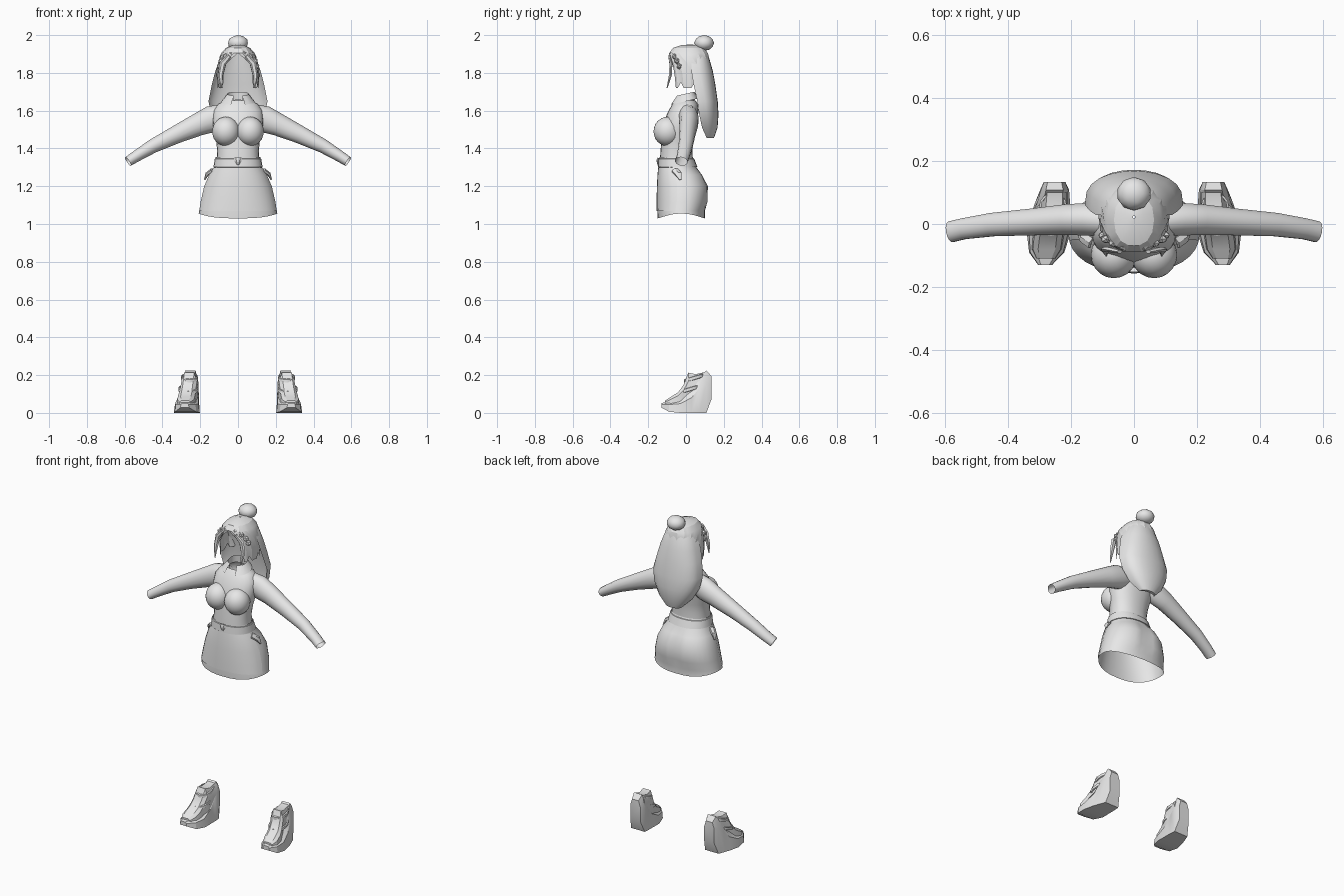
import bpy, bmesh, math
from mathutils import Vector

if "Cube" in bpy.data.objects:
    bpy.data.objects.remove(bpy.data.objects["Cube"])

GREY = bpy.data.materials.new("plain_grey")
GREY.diffuse_color = (0.8, 0.8, 0.8, 1)
GREY.use_nodes = True
GREY.node_tree.nodes["Principled BSDF"].inputs["Base Color"].default_value = GREY.diffuse_color


def finish(name, bm, angle=35):
    """Turn a bmesh into an object, smooth but with sharp creases kept."""
    bmesh.ops.remove_doubles(bm, verts=bm.verts, dist=0.0005)
    bmesh.ops.recalc_face_normals(bm, faces=bm.faces)
    for f in bm.faces:
        f.smooth = True
    for e in bm.edges:
        e.smooth = len(e.link_faces) == 2 and e.calc_face_angle(0) < math.radians(angle)
    me = bpy.data.meshes.new(name)
    bm.to_mesh(me)
    bm.free()
    me.materials.append(GREY)
    ob = bpy.data.objects.new(name, me)
    bpy.context.collection.objects.link(ob)
    return ob


def loft(name, rings, closed=True, caps=(False, False), angle=35):
    """Skin a list of equal-length point rings."""
    bm = bmesh.new()
    rows = [[bm.verts.new(p) for p in r] for r in rings]
    n = len(rows[0])
    for a, b in zip(rows, rows[1:]):
        for i in range(n if closed else n - 1):
            j = (i + 1) % n
            bm.faces.new((a[i], a[j], b[j], b[i]))
    if caps[0]:
        bm.faces.new(rows[0])
    if caps[1]:
        bm.faces.new(rows[-1])
    return finish(name, bm, angle)


def spow(v, p):
    return math.copysign(abs(v) ** p, v)


def ring(z, hw, yf, yb, n=24, gap=None, p=0.9):
    """Horizontal oval; gap opens it at the front by that many degrees each side."""
    cy, ry = (yf + yb) / 2, (yb - yf) / 2
    if gap is None:
        angs = [2 * math.pi * i / n for i in range(n)]
    else:
        m = math.pi - math.radians(gap)
        angs = [-m + 2 * m * i / n for i in range(n + 1)]
    return [Vector((hw * spow(math.sin(a), p), cy + ry * spow(math.cos(a), p), z)) for a in angs]


def tube(name, path, n=12, caps=(False, False)):
    """Tube along points (x, y, z, radius, depth radius in y)."""
    pts = [Vector(p[:3]) for p in path]
    rings = []
    for k, p in enumerate(path):
        d = (pts[min(k + 1, len(pts) - 1)] - pts[max(k - 1, 0)]).normalized()
        v = (Vector((0, 1, 0)) - d * d.y).normalized()
        u = d.cross(v)
        rings.append([pts[k] + u * p[3] * math.cos(2 * math.pi * i / n)
                      + v * p[4] * math.sin(2 * math.pi * i / n) for i in range(n)])
    return loft(name, rings, caps=caps)


def ball(name, loc, scale, sub=2):
    bm = bmesh.new()
    bmesh.ops.create_icosphere(bm, subdivisions=sub, radius=1)
    for v in bm.verts:
        v.co = Vector([v.co[i] * scale[i] + loc[i] for i in range(3)])
    return finish(name, bm)


# Blouse body
body = [(1.335, .113, -.138, .036), (1.39, .110, -.135, .034), (1.44, .116, -.13, .04),
        (1.50, .130, -.125, .052), (1.55, .134, -.115, .062), (1.60, .130, -.092, .066),
        (1.635, .105, -.072, .062), (1.655, .068, -.055, .05)]
loft("blouse_body", [ring(*b) for b in body])

# Folded collar, open at the throat and lower in front
collar = []
for z, hw, yf, yb in [(1.645, .062, -.055, .048), (1.69, .056, -.05, .045), (1.65, .088, -.085, .064)]:
    r = ring(z, hw, yf, yb, n=16, gap=22)
    for v in r:
        v.z += 0.22 * v.y
    collar.append(r)
loft("collar", collar, closed=False)

# Skirt, open at the hem, with a soft cleft at the back
skirt_rows = [(1.355, .118, -.14, .036), (1.30, .126, -.143, .055), (1.26, .152, -.147, .09),
              (1.20, .178, -.15, .12), (1.12, .197, -.152, .118), (1.07, .205, -.152, .1),
              (1.03, .209, -.15, .1)]
rows = [ring(*s, n=32) for s in skirt_rows]
for k, r in enumerate(rows):
    for v in r:
        if v.y > 0 and 2 <= k <= 4:
            v.y -= 0.014 * math.exp(-(v.x / .03) ** 2)
        if k == 6:
            v.z += 0.025 * (abs(v.x) / .209) ** 3
loft("skirt", rows)

# Front wrap layer lying on the skirt
wrap = []
for z, hw, yf, yb in skirt_rows[1:6]:
    wrap.append([v for v in ring(z, hw + .004, yf - .004, yb + .004, n=32) if v.y < -.02][:])
count = min(len(w) for w in wrap)
for k, w in enumerate(wrap):
    extra = (len(w) - count) // 2
    wrap[k] = w[extra:extra + count]
loft("skirt_wrap", wrap, closed=False)

# Waistband
loft("waistband", [ring(1.30, .124, -.144, .05), ring(1.302, .130, -.149, .06),
                   ring(1.345, .123, -.146, .044), ring(1.347, .116, -.14, .036)])

# Small pointed knot at the front of the hem
tube("hem_knot", [(0, -.145, 1.35, .022, .008), (0, -.15, 1.335, .018, .008),
                  (0, -.148, 1.31, .003, .003)], n=6, caps=(True, True))

for s, side in ((1, "left"), (-1, "right")):
    # Bust
    ball(side + "_bust", (s * .064, -.098, 1.49), (.073, .074, .078), sub=3)
    # Sleeve
    sleeve = [(.07, .008, 1.58, .058, .05), (.14, .015, 1.555, .071, .053), (.21, .014, 1.527, .060, .05),
              (.33, .006, 1.472, .047, .043), (.45, -.002, 1.413, .037, .038),
              (.54, -.015, 1.358, .030, .034), (.582, -.025, 1.331, .027, .034)]
    tube(side + "_sleeve", [(s * p[0],) + p[1:] for p in sleeve], n=14)
    # Lock of hair beside the face
    lock = [(.045, -.088, 1.89, .012, .006), (.08, -.08, 1.85, .017, .009),
            (.092, -.082, 1.79, .014, .009), (.088, -.1, 1.72, .003, .003)]
    tube(side + "_face_lock", [(s * p[0],) + p[1:] for p in lock], n=6, caps=(True, True))
    # Twisted strands over the brow
    for i in range(4):
        a = math.radians(18 + 24 * i)
        ball(f"{side}_brow_twist_{i}", (s * .096 * math.sin(a), -.072 + .012 * i, 1.835 + .07 * math.cos(a)),
             (.019, .014, .017), sub=1)
    # Fold tab on the hip
    tube(side + "_hip_fold", [(s * .135, -.06, 1.285, .012, .02), (s * .163, -.04, 1.265, .01, .02),
                              (s * .176, -.03, 1.235, .004, .006)], n=6, caps=(True, True))

# Hair cap with an arched face opening; alternate columns make strands
cap = []
for z, hw, yf, yb, gap in [(1.95, .004, .018, .026, 0), (1.947, .03, -.025, .065, 0), (1.932, .062, -.068, .095, 0),
                           (1.905, .085, -.088, .115, 0), (1.885, .095, -.09, .12, 12),
                           (1.85, .104, -.088, .125, 34), (1.79, .110, -.085, .125, 42),
                           (1.72, .106, -.082, .12, 46)]:
    r = ring(z, hw, yf, yb, n=28, gap=gap)
    for i, v in enumerate(r):
        if i % 2 and z < 1.94:
            v.x *= 1.03
            v.y = .02 + (v.y - .02) * 1.03
        if z == 1.72 and i % 4 == 2:
            v.z += .03
    cap.append(r)
loft("hair_cap", cap, closed=False, angle=22)

# Long hair down the back
curtain = []
for z, hw, yf, yb in [(1.92, .055, .04, .105), (1.88, .092, .03, .122), (1.81, .120, .028, .142),
                      (1.74, .138, .04, .155), (1.65, .156, .06, .168), (1.58, .142, .07, .172),
                      (1.51, .105, .085, .167), (1.455, .05, .11, .148)]:
    pts = []
    for i in range(13):
        a = math.radians(-90 + 15 * i)
        pts.append(Vector((hw * math.sin(a), yf + (yb - yf) * abs(math.cos(a)) ** .7, z)))
    for i in range(1, 12):
        a = math.radians(90 - 15 * i)
        pts.append(Vector((hw * .97 * math.sin(a), yf + .55 * (yb - yf) * math.cos(a), z)))
    curtain.append(pts)
loft("back_hair", curtain, caps=(True, True))

# Bun
ball("hair_bun", (0, .096, 1.958), (.055, .053, .042))


def section(y, xc, wb, wt, zb, zt, s):
    """Upright six-sided section of a shoe."""
    zm = zb + (zt - zb) * .7
    wm = wb * .35 + wt * .65
    prof = [(-wb, zb), (wb, zb), (wm, zm), (wt * .65, zt), (-wt * .65, zt), (-wm, zm)]
    return [Vector((s * (xc + x), y, z)) for x, z in prof]


# Wedge shoes
sole = [(-.13, .282, .022, .02, .028, .052), (-.09, .277, .056, .05, .006, .06),
        (-.03, .271, .069, .058, 0, .07), (.03, .265, .062, .05, 0, .115),
        (.07, .258, .055, .045, 0, .185), (.108, .252, .046, .042, 0, .225),
        (.134, .252, .034, .034, .07, .195)]
upper = [(-.11, .28, .03, .028, .04, .066), (-.08, .277, .048, .042, .04, .085),
         (-.04, .272, .05, .042, .05, .11), (-.012, .266, .046, .04, .05, .15),
         (.012, .258, .044, .04, .06, .213), (.05, .254, .042, .04, .08, .205),
         (.10, .251, .04, .038, .1, .216)]
for s, side in ((1, "left"), (-1, "right")):
    loft(side + "_wedge_sole", [section(*p, s) for p in sole], caps=(True, True), angle=25)
    loft(side + "_shoe_upper", [section(*p, s) for p in upper], caps=(True, True), angle=25)
    # Slanted straps over the instep
    for k, (yc, zc, w, d) in enumerate([(.045, .185, .043, .052), (.02, .125, .05, .055)]):
        band = []
        for dz, grow in ((-.01, -.004), (-.008, .003), (.008, .003), (.01, -.004)):
            r = ring(zc + dz, w + grow, yc - d - grow, yc + d + grow, n=12)
            for v in r:
                v.z += .3 * (v.y - yc)
                v.x = s * (v.x + .257 + .006 * k)
            band.append(r)
        loft(f"{side}_strap_{k}", band)
